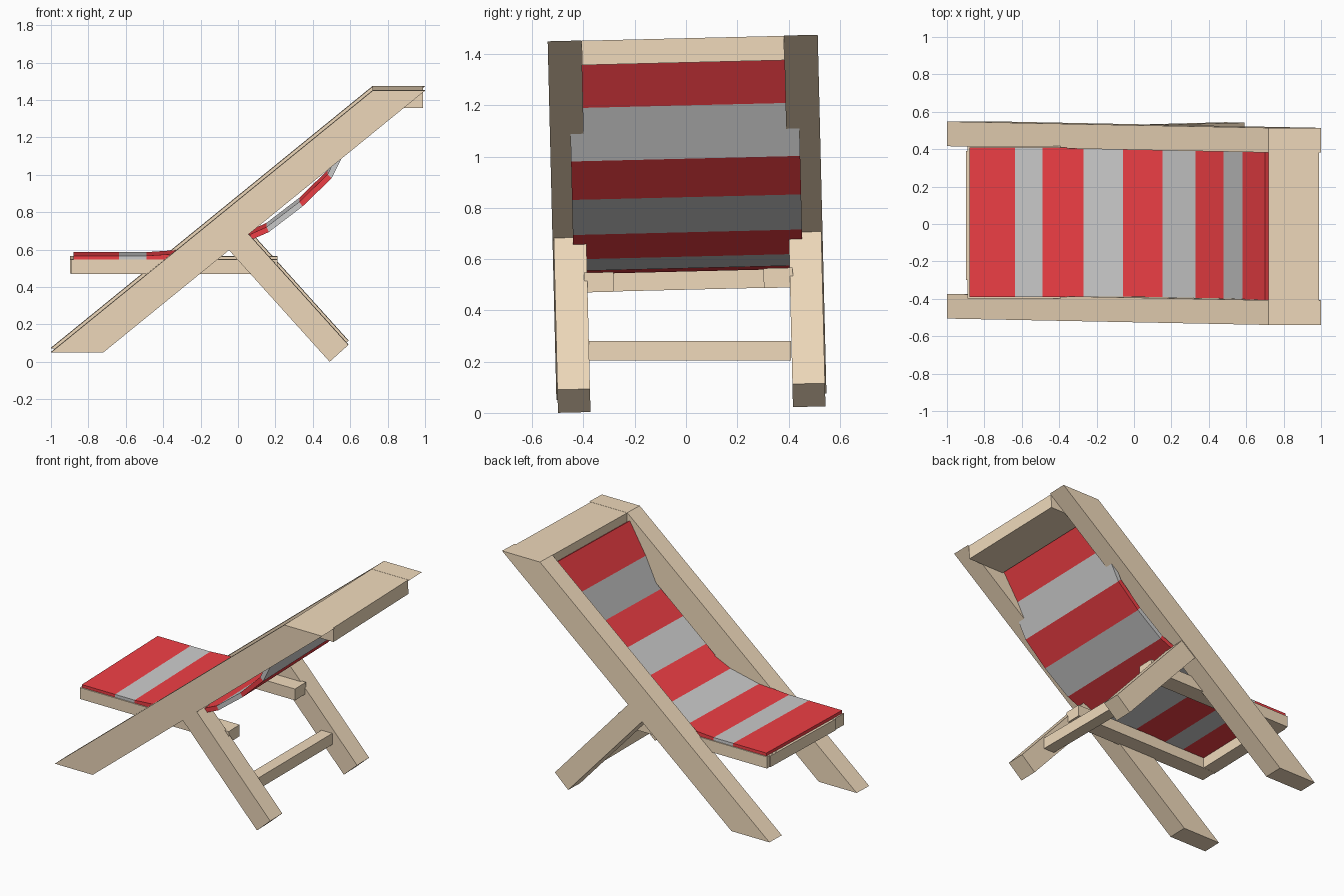
import bpy, bmesh

if "Cube" in bpy.data.objects:
    bpy.data.objects.remove(bpy.data.objects["Cube"])

ROLL = 0.0243      # the whole chair leans very slightly sideways
SHIFT_Y = 0.0227


def material(name, rgb):
    m = bpy.data.materials.new(name)
    m.diffuse_color = (*rgb, 1.0)
    m.use_nodes = True
    m.node_tree.nodes["Principled BSDF"].inputs["Base Color"].default_value = m.diffuse_color
    return m


WOOD = material("wood", (0.87, 0.70, 0.50))
RED = material("red_cloth", (0.87, 0.05, 0.06))


def prism(name, profile, y0, y1, mat=None, roll=ROLL, shift=SHIFT_Y):
    """Extrude an x-z profile from y0 to y1."""
    bm = bmesh.new()
    face = bm.faces.new([bm.verts.new((x, y0, z)) for x, z in profile])
    ext = bmesh.ops.extrude_face_region(bm, geom=[face])
    verts = [g for g in ext["geom"] if isinstance(g, bmesh.types.BMVert)]
    bmesh.ops.translate(bm, verts=verts, vec=(0, y1 - y0, 0))
    bmesh.ops.recalc_face_normals(bm, faces=bm.faces)
    me = bpy.data.meshes.new(name)
    bm.to_mesh(me)
    bm.free()
    if mat:
        me.materials.append(mat)
    ob = bpy.data.objects.new(name, me)
    ob.rotation_euler.x = roll
    ob.location.y = shift
    bpy.context.collection.objects.link(ob)
    return ob


def rect(x0, x1, z0, z1):
    return [(x0, z0), (x1, z0), (x1, z1), (x0, z1)]


# Paired parts: long rails, rear legs and seat side bars
rail = [(-1, 0.063), (-0.72, 0.063), (1, 1.463), (0.72, 1.463)]
leg = [(-0.05, 0.612), (0.49, 0.013), (0.59, 0.103), (0.055, 0.697)]
for side, s in (("left", 1), ("right", -1)):
    prism("long_rail_" + side, rail, s * 0.395, s * 0.527, WOOD)
    prism("rear_leg_" + side, leg, s * 0.395, s * 0.522, WOOD)
    prism("seat_side_bar_" + side, rect(-0.89, 0.21, 0.48, 0.557),
          s * 0.293, s * 0.407, WOOD)

# Cross pieces
prism("top_crossbar", rect(0.72, 0.99, 1.367, 1.462), -0.395, 0.395, WOOD)
prism("seat_front_bar", rect(-0.897, -0.80, 0.481, 0.556), -0.31, 0.38, WOOD)
prism("leg_stretcher", rect(0.33, 0.41, 0.205, 0.28), -0.40, 0.41, WOOD, 0, 0)

# Sagging striped cloth: stripe edges along the underside
edges = [(-0.88, 0.552), (-0.635, 0.552), (-0.49, 0.552), (-0.265, 0.565),
         (-0.05, 0.61), (0.165, 0.705), (0.345, 0.842), (0.50, 0.992),
         (0.603, 1.20), (0.725, 1.40)]
# Direction of the cloth thickness at each stripe edge
offsets = [(0, 0.025)] * 3 + [(-0.004, 0.027), (-0.008, 0.028), (-0.013, 0.027),
           (-0.017, 0.025), (-0.021, 0.022), (-0.024, 0.016), (-0.025, 0.015)]
for i in range(len(edges) - 1):
    (xa, za), (xb, zb) = edges[i], edges[i + 1]
    (da, ea), (db, eb) = offsets[i], offsets[i + 1]
    w = 0.40 if i < 4 else 0.447
    prism(f"cloth_stripe_{i + 1}",
          [(xa, za), (xb, zb), (xb + db, zb + eb), (xa + da, za + ea)],
          -w, w, RED if i % 2 == 0 else None)
